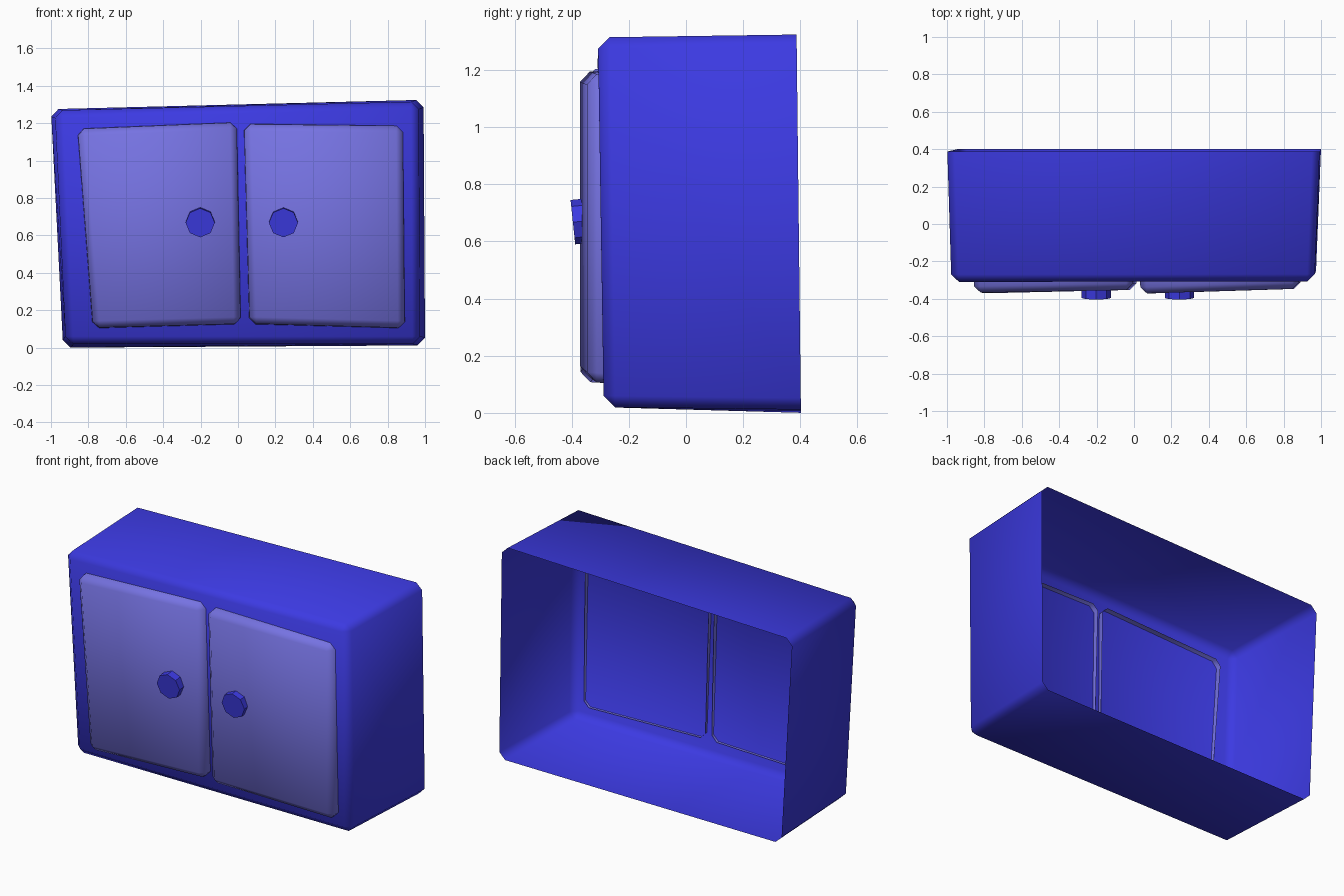
import bpy, bmesh, math
from mathutils import Vector, Matrix

if "Cube" in bpy.data.objects:
    bpy.data.objects.remove(bpy.data.objects["Cube"])


def make_mat(name, rgb):
    m = bpy.data.materials.new(name)
    m.diffuse_color = (*rgb, 1)
    m.use_nodes = True
    m.node_tree.nodes["Principled BSDF"].inputs["Base Color"].default_value = m.diffuse_color
    return m


blue = make_mat("deep_blue", (0.045, 0.042, 0.76))
lilac = make_mat("lilac_blue", (0.18, 0.17, 0.76))


def finish(bm, name, mat, smooth):
    me = bpy.data.meshes.new(name)
    bm.to_mesh(me)
    bm.free()
    me.materials.append(mat)
    for p in me.polygons:
        p.use_smooth = smooth
    ob = bpy.data.objects.new(name, me)
    bpy.context.collection.objects.link(ob)
    return ob


def shell(name, front, back, bevel, mat):
    """Crooked open-backed box; corners run TL, TR, BR, BL."""
    bm = bmesh.new()
    f = [bm.verts.new(p) for p in front]
    b = [bm.verts.new(p) for p in back]
    bm.faces.new(f)
    back_face = bm.faces.new(b[::-1])
    for i in range(4):
        j = (i + 1) % 4
        bm.faces.new((f[i], f[j], b[j], b[i]))
    bmesh.ops.recalc_face_normals(bm, faces=bm.faces)
    # chamfer every edge except the open rim
    rim = set(back_face.edges)
    bmesh.ops.bevel(bm, geom=[e for e in bm.edges if e not in rim],
                    offset=bevel, segments=1, profile=0.5, affect='EDGES')
    bm.normal_update()
    bmesh.ops.delete(bm, geom=[q for q in bm.faces if q.normal.y > 0.9],
                     context='FACES')
    return finish(bm, name, mat, True)


# cabinet body, open at the back
shell("cabinet_body",
      [(-0.978, -0.31, 1.268), (0.965, -0.308, 1.315),
       (0.972, -0.288, 0.02), (-0.92, -0.288, 0.02)],
      [(-1.0, 0.387, 1.275), (0.992, 0.387, 1.325),
       (1.0, 0.402, 0.012), (-0.935, 0.402, 0.0)],
      0.04, blue)


def door(name, corners, ys, bevel=0.034):
    cx = sum(c[0] for c in corners) / 4
    cz = sum(c[1] for c in corners) / 4
    front = [(cx + (x - cx) * 0.99, y, cz + (z - cz) * 0.99)
             for (x, z), y in zip(corners, ys)]
    back = [(x, -0.275, z) for x, z in corners]
    return shell(name, front, back, bevel, mat=lilac)


# doors, their rims poke slightly through the body front
door("left_door", [(-0.86, 1.172), (-0.005, 1.207), (0.016, 0.125), (-0.777, 0.103)],
     (-0.368, -0.352, -0.352, -0.37))
door("right_door", [(0.03, 1.198), (0.883, 1.188), (0.893, 0.103), (0.06, 0.125)],
     (-0.372, -0.346, -0.346, -0.372))


def knob(name, x):
    bm = bmesh.new()
    bmesh.ops.create_cone(bm, cap_ends=True, segments=8, radius1=0.078,
                          radius2=0.078, depth=0.05)
    bmesh.ops.transform(bm, verts=bm.verts, matrix=(
        Matrix.Translation((x, -0.371, 0.67)) @
        Matrix.Rotation(math.radians(90 + 6), 4, 'X')))
    return finish(bm, name, blue, False)


# octagonal door knobs
knob("left_knob", -0.202)
knob("right_knob", 0.243)
